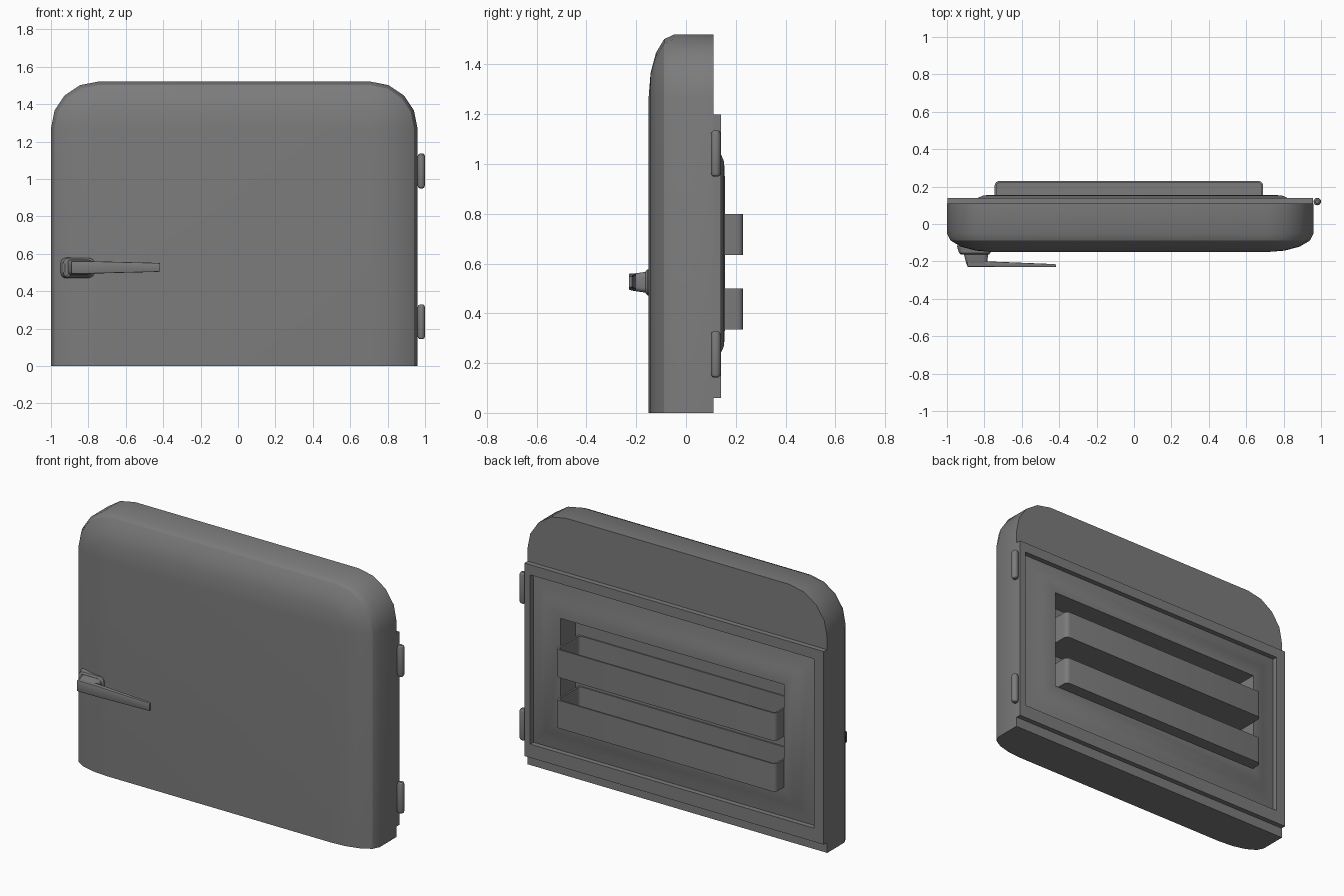
import bpy, bmesh, math

cube = bpy.data.objects.get("Cube")
if cube:
    bpy.data.objects.remove(cube)

GREY = (0.2, 0.2, 0.2, 1.0)
mat = bpy.data.materials.new("grey_enamel")
mat.use_nodes = True
mat.diffuse_color = GREY
mat.node_tree.nodes["Principled BSDF"].inputs["Base Color"].default_value = GREY
parts = []


def finish(name, bm):
    """Clean up the mesh and link it as a named object."""
    bmesh.ops.remove_doubles(bm, verts=bm.verts, dist=1e-5)
    bmesh.ops.recalc_face_normals(bm, faces=bm.faces)
    mesh = bpy.data.meshes.new(name)
    bm.to_mesh(mesh)
    bm.free()
    mesh.materials.append(mat)
    ob = bpy.data.objects.new(name, mesh)
    bpy.context.collection.objects.link(ob)
    parts.append(ob)
    return ob


def skin(bm, rings, start=True, end=True, closed=False):
    """Bridge equal-length rings of points with faces."""
    loops = [[bm.verts.new(p) for p in ring] for ring in rings]
    pairs = list(zip(loops, loops[1:]))
    if closed:
        pairs.append((loops[-1], loops[0]))
    for a, b in pairs:
        for i in range(len(a)):
            j = (i + 1) % len(a)
            bm.faces.new((a[i], a[j], b[j], b[i]))
    if start and not closed:
        bm.faces.new(loops[0])
    if end and not closed:
        bm.faces.new(loops[-1])
    return loops


def loft(name, rings, **kw):
    bm = bmesh.new()
    skin(bm, rings, **kw)
    return finish(name, bm)


def rounded(a0, a1, b0, b1, r=0.0, n=4):
    """Outline of a rectangle with round corners."""
    if r == 0:
        return [(a0, b0), (a1, b0), (a1, b1), (a0, b1)]
    corners = ((a0, b0, 180), (a1, b0, 270), (a1, b1, 0), (a0, b1, 90))
    pts = []
    for a, b, deg in corners:
        ca = a + r if a == a0 else a - r
        cb = b + r if b == b0 else b - r
        for k in range(n + 1):
            t = math.radians(deg + 90 * k / n)
            pts.append((ca + r * math.cos(t), cb + r * math.sin(t)))
    return pts


def at_y(pts, y):
    return [(a, y, b) for a, b in pts]


def at_z(pts, z):
    return [(a, b, z) for a, b in pts]


LEFT, RIGHT, SPRING = -0.75, 0.71, 1.27     # centres of the two top corners
BACK = 0.11
LINER = (-0.935, 0.92, 0.14, 1.14)          # opening behind the gasket frame
POCKET = (-0.75, 0.71, 0.335, 0.945)        # recess that holds the shelves


def door_ring(r, y):
    pts = [(LEFT - r, 0)]
    for cx, first in ((LEFT, 180), (RIGHT, 90)):
        for k in range(5):
            t = math.radians(first - 22.5 * k)
            pts.append((cx + r * math.cos(t), SPRING + r * math.sin(t)))
    pts.append((RIGHT + r, 0))
    return at_y(pts, y)


# Door shell: flat base, rounded top and softly crowned front
bm = bmesh.new()
rings = [door_ring(0.25, BACK)]
for k in range(5):
    t = math.radians(22.5 * k)
    rings.append(door_ring(0.25 * math.cos(t), -0.05 - 0.1 * math.sin(t)))
loops = skin(bm, rings, start=False)
hole = [bm.verts.new(p) for p in at_y(rounded(*LINER), BACK)]
rim = []
for loop in (loops[0], hole):
    for i, v in enumerate(loop):
        pair = (v, loop[(i + 1) % len(loop)])
        rim.append(bm.edges.get(pair) or bm.edges.new(pair))
bmesh.ops.triangle_fill(bm, edges=rim, use_beauty=True, normal=(0, 1, 0))
finish("door_shell", bm)

# Gasket frame around the liner
outer, inner = rounded(-0.998, 0.958, 0.06, 1.2), rounded(*LINER)
loft("gasket_frame", [at_y(outer, BACK), at_y(outer, 0.14),
                      at_y(inner, 0.14), at_y(inner, BACK)], closed=True)

# Inner liner: swelling border, then a pocket
x0, x1, z0, z1 = LINER
liner = []
for inset, y in ((0, BACK), (0.05, 0.122), (0.1, 0.14), (0.13, 0.153)):
    liner.append(at_y(rounded(x0 + inset, x1 - inset, z0 + inset, z1 - inset), y))
liner += [at_y(rounded(*POCKET), y) for y in (0.156, 0.015)]
loft("inner_liner", liner, start=False)

# Two open-topped shelf trays
for label, low in (("lower", 0.335), ("upper", 0.635)):
    wall = rounded(-0.745, 0.69, 0.0, 0.23, 0.025)
    inside = rounded(-0.735, 0.68, 0.022, 0.22, 0.018)
    loft(label + "_shelf", [at_z(wall, low), at_z(wall, low + 0.165),
                            at_z(inside, low + 0.165), at_z(inside, low + 0.012)])

# Hinge barrels with rounded ends
for label, low in (("lower", 0.143), ("upper", 0.95)):
    rings = []
    for z, r in ((0, 0.01), (0.006, 0.017), (0.016, 0.02),
                 (0.169, 0.02), (0.179, 0.017), (0.185, 0.01)):
        rings.append([(0.98 + r * math.cos(k * math.pi / 8),
                       0.12 + r * math.sin(k * math.pi / 8), low + z)
                      for k in range(16)])
    loft(label + "_hinge", rings)

# Latch: base plate, tapered post and lever
loft("latch_base", [at_y(rounded(-0.948, -0.765, 0.468, 0.58, 0.03), -0.115),
                    at_y(rounded(-0.935, -0.768, 0.472, 0.576, 0.03), -0.155),
                    at_y(rounded(-0.925, -0.775, 0.48, 0.568, 0.028), -0.163)])
loft("latch_post", [at_y(rounded(-0.91, -0.78, 0.483, 0.567, 0.02), -0.16),
                    at_y(rounded(-0.897, -0.785, 0.49, 0.56, 0.018), -0.21),
                    at_y(rounded(-0.888, -0.79, 0.495, 0.555, 0.015), -0.228)])
loft("latch_lever", [[(x, y, z) for y, z in rounded(-0.23, y1, 0.527 - h, 0.527 + h, r, 2)]
                     for x, y1, h, r in ((-0.89, -0.2, 0.033, 0.005),
                                         (-0.78, -0.2, 0.033, 0.005),
                                         (-0.43, -0.214, 0.024, 0.004),
                                         (-0.416, -0.217, 0.022, 0.004))])

# Smooth shading with crisp edges
bpy.ops.object.select_all(action="DESELECT")
for ob in parts:
    ob.select_set(True)
bpy.context.view_layer.objects.active = parts[0]
bpy.ops.object.shade_smooth_by_angle(angle=math.radians(32))
